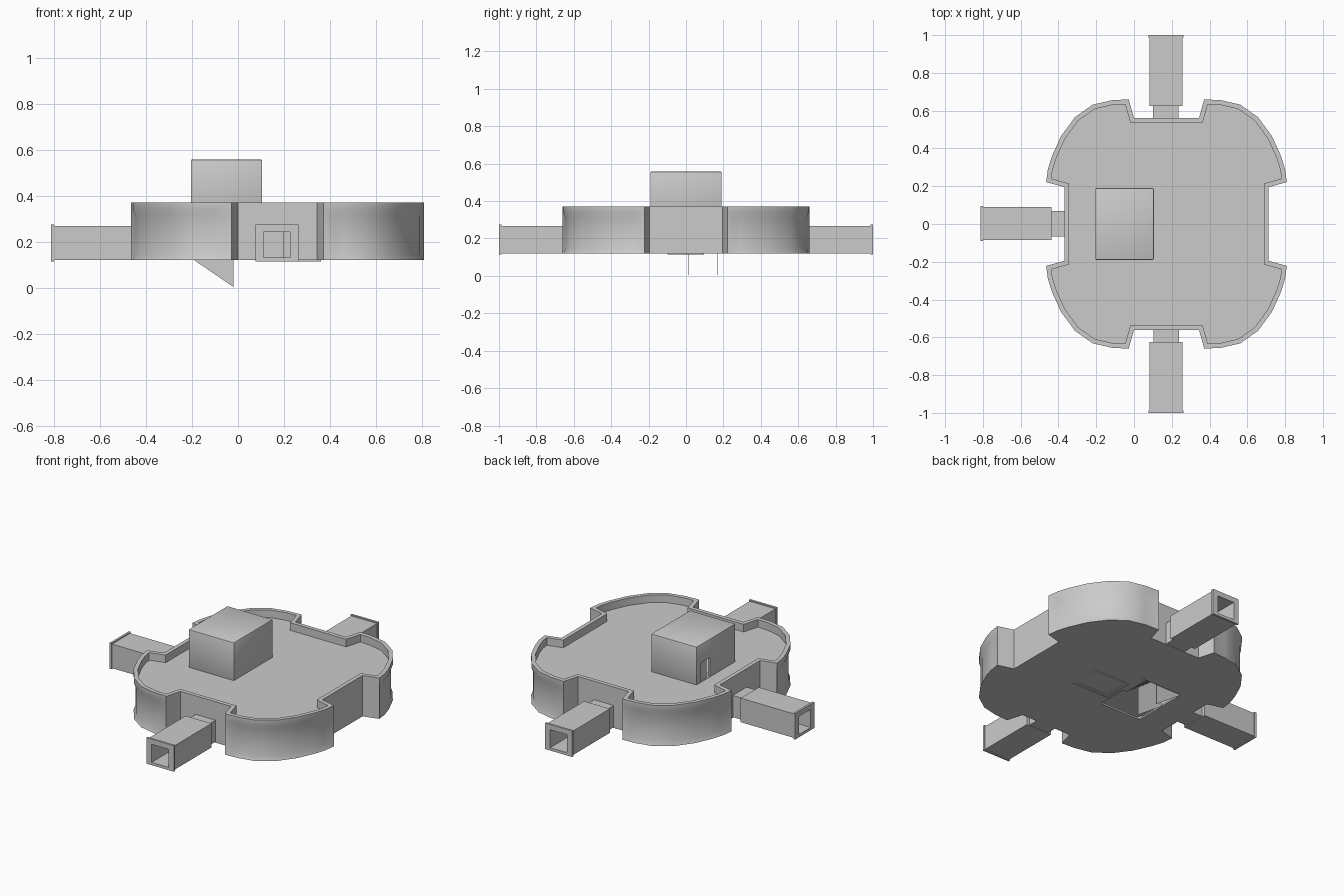
import bpy, bmesh, math
from mathutils import Vector, Matrix

if "Cube" in bpy.data.objects:
    bpy.data.objects.remove(bpy.data.objects["Cube"])

CX = 0.172  # centre of the main building


def finish(name, bm, smooth=None):
    bmesh.ops.recalc_face_normals(bm, faces=bm.faces)
    me = bpy.data.meshes.new(name)
    bm.to_mesh(me)
    bm.free()
    ob = bpy.data.objects.new(name, me)
    bpy.context.collection.objects.link(ob)
    if smooth:
        shade(ob, smooth)
    return ob


def select(ob):
    bpy.ops.object.select_all(action='DESELECT')
    ob.select_set(True)
    bpy.context.view_layer.objects.active = ob


def shade(ob, deg):
    select(ob)
    bpy.ops.object.shade_smooth_by_angle(angle=math.radians(deg))


def box(name, lo, hi):
    lo, hi = Vector(lo), Vector(hi)
    bm = bmesh.new()
    bmesh.ops.create_cube(bm, size=1)
    for v in bm.verts:
        v.co = Vector([(lo[i] + hi[i]) / 2 + v.co[i] * (hi[i] - lo[i]) for i in range(3)])
    return finish(name, bm)


def cut(ob, *cutters, op='DIFFERENCE'):
    for c in cutters:
        c.hide_render = True
        select(ob)
        m = ob.modifiers.new('cut', 'BOOLEAN')
        m.operation, m.solver, m.object = op, 'EXACT', c
        bpy.ops.object.modifier_apply(modifier=m.name)
        bpy.data.objects.remove(c)


def offset(pts, d):
    out = []
    for i, p in enumerate(pts):
        a = (p - pts[i - 1]).normalized()
        b = (pts[(i + 1) % len(pts)] - p).normalized()
        na, nb = Vector((-a.y, a.x)), Vector((-b.y, b.x))
        out.append(p + (na + nb) * d / (1 + na.dot(nb)))
    return out


def prism(name, pts, zs, lobes=None):
    bm = bmesh.new()
    rings = [[bm.verts.new((p.x + CX, p.y, z)) for p in pts] for z in zs]
    n, panels = len(pts), []
    for k in range(len(zs) - 1):
        for i in range(n):
            j = (i + 1) % n
            f = bm.faces.new((rings[k][i], rings[k][j], rings[k + 1][j], rings[k + 1][i]))
            if k == 0 and lobes:
                panels.append(f)
    bm.faces.new(rings[0][::-1])
    bm.faces.new(rings[-1])
    bmesh.ops.recalc_face_normals(bm, faces=bm.faces)
    # recessed panels on the rounded corners
    for group in lobes or []:
        bmesh.ops.inset_region(bm, faces=[panels[i] for i in group], thickness=0.027,
                               depth=-0.01, use_even_offset=True, use_boundary=True)
    return finish(name, bm)


# Footprint: one quarter, mirrored round the centre
quarter = [(.54, .195), (.637, .222), (.628, .29), (.606, .36), (.558, .466), (.484, .566),
           (.39, .632), (.29, .655), (.2, .66), (.172, .56)]
outline = []
for sx, sy in ((1, 1), (-1, 1), (-1, -1), (1, -1)):
    q = [Vector((x * sx, y * sy)) for x, y in quarter]
    outline += q if sx * sy > 0 else q[::-1]
n = len(quarter)
lobes = [[k * n + i for i in range(1, n - 2)] for k in range(4)]
inner = offset(outline, 0.025)

# Main building: parapet, roof, hollow room, stairwell and doorways
main = prism('main_building', outline, (.12, .34, .372), lobes)
cut(main, prism('c', inner, (.325, .5)), prism('c', inner, (.13, .315)),
    box('c', (-.19, -.18, .05), (.09, .18, .4)),
    box('c', (.112, -.7, .132), (.227, .7, .243)),
    box('c', (-.5, -.055, .132), (-.3, .06, .243)))
shade(main, 30)

# Roof hut with its doorway
hut = box('roof_hut', (-.205, -.19, .32), (.105, .19, .558))
select(hut)
bev = hut.modifiers.new('bevel', 'BEVEL')
bev.width, bev.segments = .005, 2
bpy.ops.object.modifier_apply(modifier='bevel')
cut(hut, box('c', (-.193, -.178, .2), (.093, .178, .546)),
    box('c', (-.3, .06, .327), (-.15, .145, .445)))
shade(hut, 40)
box('hut_door', (-.2, .085, .327), (-.196, .145, .445))


# Corridors: neck, tube, end flange and a half-open door
def corridor(name, rot, shift):
    body = box(name, (-.088, .625, .12), (.088, .995, .268))
    cut(body, box('c', (-.068, .545, .124), (.066, .64, .258)),
        box('c', (-.093, .987, .115), (.093, 1.0, .275)), op='UNION')
    cut(body, box('c', (-.058, .5, .132), (.058, 1.1, .243)))
    door = box(name + '_door', (-.03, .575, .132), (.058, .583, .243))
    knob = box(name + '_door_edge', (-.058, .57, .132), (-.03, .576, .243))
    m = Matrix.Translation(shift) @ Matrix.Rotation(math.radians(rot), 4, 'Z')
    for ob in (body, door, knob):
        ob.data.transform(m)


corridor('back_corridor', 0, (CX - .003, 0, 0))
corridor('front_corridor', 180, (CX - .003, 0, 0))
corridor('left_corridor', 90, (CX + .016, .003, 0))

# Stairs rising to the hut, between two thin hanging side plates
STEPS = 10
for i in range(STEPS):
    x = .09 - .28 * (i + 1) / STEPS
    z = .125 + .2 * (i + 1) / STEPS
    box('stair_step', (x, .012, z - .024), (x + .03, .168, z))
for side, y in (('front', .01), ('back', .168)):
    bm = bmesh.new()
    prof = ((-.02, .004), (-.02, .205), (-.19, .325), (-.19, .12))
    a = [bm.verts.new((x, y, z)) for x, z in prof]
    b = [bm.verts.new((x, y + .003, z)) for x, z in prof]
    bm.faces.new(a)
    bm.faces.new(b[::-1])
    for i in range(4):
        j = (i + 1) % 4
        bm.faces.new((a[j], a[i], b[i], b[j]))
    finish(side + '_stair_plate', bm)

# Hatch frame and lid beneath the floor
frame = box('floor_hatch_frame', (.115, -.1, .114), (.36, .09, .122))
cut(frame, box('c', (.135, -.08, .1), (.34, .07, .118)))
